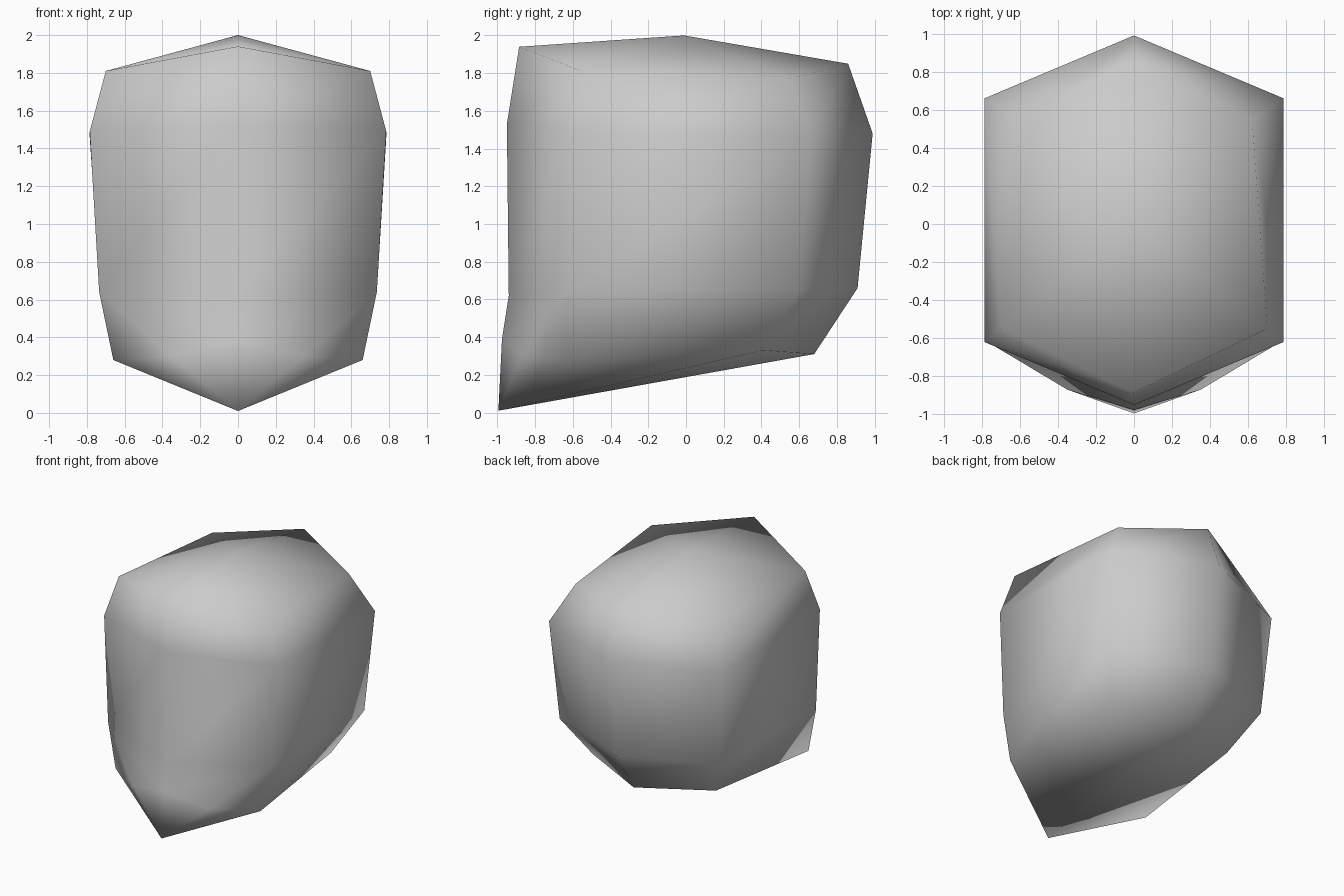
import bpy, bmesh

cube = bpy.data.objects.get("Cube")
if cube:
    bpy.data.objects.remove(cube, do_unlink=True)

# Plain grey stone
stone = bpy.data.materials.new("stone_grey")
stone.use_nodes = True
colour = (0.6, 0.6, 0.6, 1)
stone.diffuse_color = colour
stone.node_tree.nodes["Principled BSDF"].inputs["Base Color"].default_value = colour

bm = bmesh.new()


def ring(front, side_front, side_back, back):
    """Six-sided ring: front and back as (y, z), the mirrored sides as (x, y, z)."""
    def mirror(p):
        return (-p[0], p[1], p[2])
    pts = [(0, *front), side_front, side_back,
           (0, *back), mirror(side_back), mirror(side_front)]
    return [bm.verts.new(p) for p in pts]


# Rings from the underside to the crown
rings = [
    ring((-0.995, 0.01), (0.66, -0.65, 0.28), (0.56, 0.41, 0.33), (0.68, 0.31)),
    ring((-0.94, 0.62), (0.735, -0.64, 0.64), (0.73, 0.60, 0.65), (0.91, 0.66)),
    ring((-0.95, 1.53), (0.785, -0.62, 1.49), (0.785, 0.66, 1.46), (0.99, 1.48)),
    ring((-0.885, 1.94), (0.70, -0.55, 1.81), (0.62, 0.55, 1.77), (0.86, 1.85)),
]

# Side walls, leaving the two lowest front panels for the chin
for level, (low, high) in enumerate(zip(rings, rings[1:])):
    for i in range(6):
        j = (i + 1) % 6
        if level == 0 and i in (0, 5):
            continue
        bm.faces.new((low[i], low[j], high[j], high[i]))

# Bulging chin at the lower front
base, waist, crown = rings[0], rings[1], rings[-1]
chin = bm.verts.new((0, -0.976, 0.39))
for side, corner in ((1, 1), (-1, 5)):
    cheek = bm.verts.new((side * 0.35, -0.87, 0.30))
    bm.faces.new((base[0], cheek, chin))
    bm.faces.new((base[0], base[corner], cheek))
    bm.faces.new((cheek, base[corner], waist[corner]))
    bm.faces.new((chin, cheek, waist[corner], waist[0]))

# Underside spreading from the lowest tip
for a, b in zip(base[1:], base[2:]):
    bm.faces.new((base[0], a, b))

# Shallow peak on the crown
peak = bm.verts.new((0, -0.01, 2.0))
for a, b in zip(crown, crown[1:] + crown[:1]):
    bm.faces.new((a, b, peak))

bmesh.ops.recalc_face_normals(bm, faces=bm.faces)
for face in bm.faces:
    face.smooth = True

mesh = bpy.data.meshes.new("boulder")
bm.to_mesh(mesh)
bm.free()
mesh.materials.append(stone)
boulder = bpy.data.objects.new("boulder", mesh)
bpy.context.collection.objects.link(boulder)
